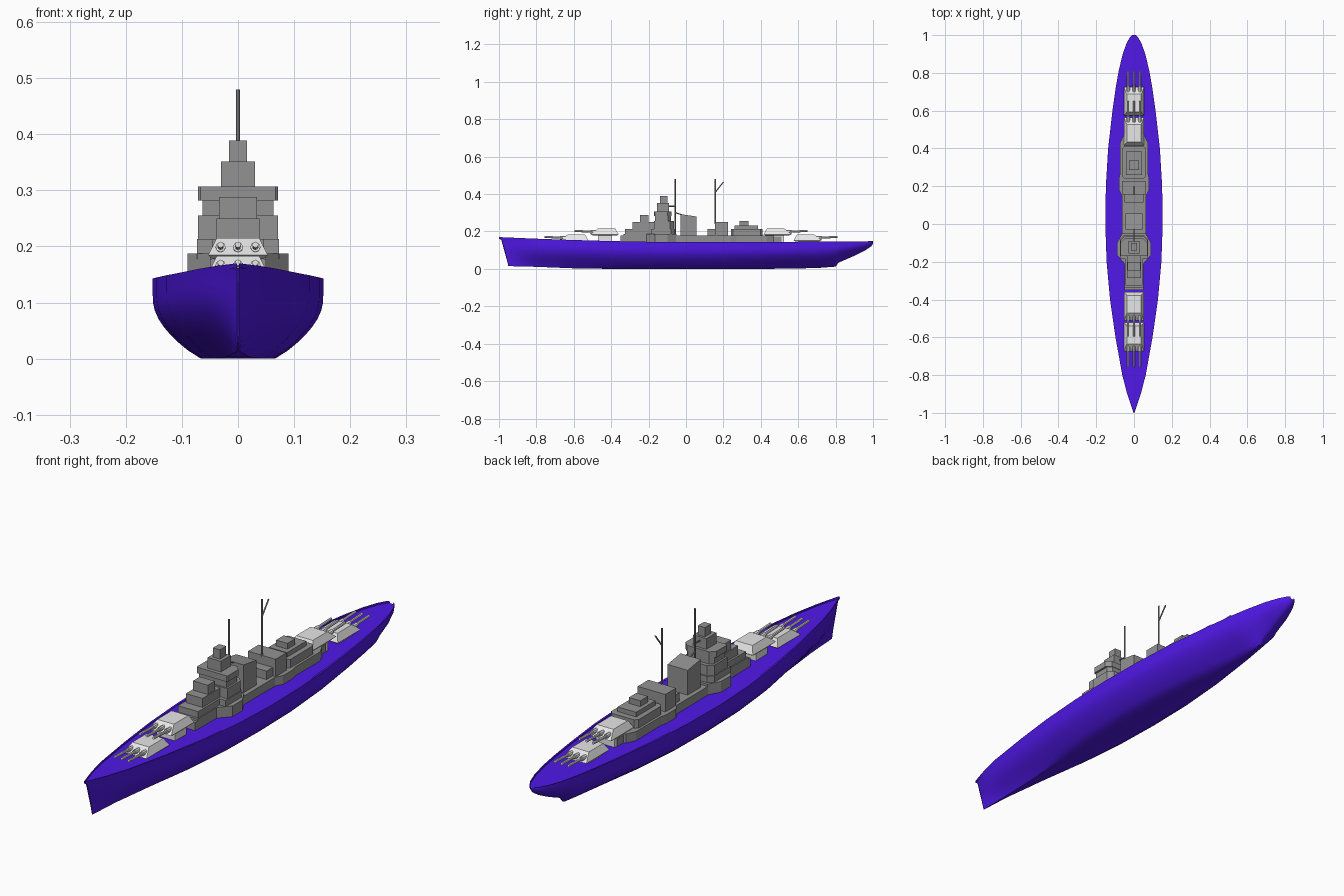
import bpy, bmesh, math
from mathutils import Vector

cube = bpy.data.objects.get("Cube")
if cube:
    bpy.data.objects.remove(cube, do_unlink=True)


def material(name, color):
    m = bpy.data.materials.new(name)
    m.use_nodes = True
    rgba = (*color, 1)
    m.diffuse_color = rgba
    m.node_tree.nodes["Principled BSDF"].inputs["Base Color"].default_value = rgba
    return m


PURPLE = material("hull purple", (0.08, 0.009, 0.8))
GREY = material("structure grey", (0.29, 0.29, 0.29))
LIGHT = material("turret light grey", (0.82, 0.82, 0.82))


def finish(name, bm, mat):
    bmesh.ops.recalc_face_normals(bm, faces=bm.faces)
    mesh = bpy.data.meshes.new(name)
    bm.to_mesh(mesh)
    bm.free()
    obj = bpy.data.objects.new(name, mesh)
    bpy.context.collection.objects.link(obj)
    mesh.materials.append(mat)
    return obj


def loft(name, rings, mat):
    """Closed solid through rings that all have the same point count."""
    bm = bmesh.new()
    rows = [[bm.verts.new(p) for p in ring] for ring in rings]
    n = len(rows[0])
    for a, b in zip(rows, rows[1:]):
        for i in range(n):
            j = (i + 1) % n
            bm.faces.new((a[i], a[j], b[j], b[i]))
    bm.faces.new(rows[0])
    bm.faces.new(rows[-1])
    return finish(name, bm, mat)


def prism(name, half, z0, z1):
    """Upright block from the left half of its plan outline, mirrored in x."""
    plan = half + [(-x, y) for x, y in reversed(half)]
    return loft(name, [[(x, y, z) for x, y in plan] for z in (z0, z1)], GREY)


def block(name, w, y0, y1, z0, z1, front=0, back=0):
    """Box of half width w with optional corner chamfers."""
    half = [(w - front, y0)]
    if front:
        half.append((w, y0 + front))
    if back:
        half.append((w, y1 - back))
    half.append((w - back, y1))
    return prism(name, half, z0, z1)


def rod(name, start, end, radius, mat=GREY, sides=8):
    a, b = Vector(start), Vector(end)
    q = (b - a).to_track_quat('Z', 'Y')
    circle = [q @ Vector((radius * math.cos(t), radius * math.sin(t), 0))
              for t in (math.tau * i / sides for i in range(sides))]
    return loft(name, [[p + c for c in circle] for p in (a, b)], mat)


# Hull stations: y, half beam, flat bottom half width, keel height, fullness
STATIONS = [
    (-1, .002, .001, .015, 1), (-.96, .016, .002, .014, 1.3),
    (-.9, .036, .003, .013, 1.4), (-.8, .062, .006, .011, 1.3),
    (-.6, .098, .02, .003, 1.1), (-.4, .127, .045, 0, .9),
    (-.2, .145, .062, 0, .85), (0, .152, .066, 0, .85),
    (.2, .149, .062, 0, .85), (.4, .137, .045, 0, .9),
    (.6, .114, .02, .002, 1), (.72, .097, .009, .006, 1.1),
    (.8, .083, .005, .012, 1.1), (.815, .08, .005, .033, 1),
    (.9, .06, .006, .07, .9), (.96, .038, .006, .1, .8),
    (.99, .021, .005, .12, .8), (1, .009, .003, .134, .8),
]
STEPS = 10


def section(y, beam, flat, keel, power):
    deck = .143 + (.027 if y < 0 else .005) * abs(y) ** 1.7
    rake = .05 * max(0, -y - .8) / .2
    half = [(0, y + rake, keel)]
    for i in range(STEPS + 1):
        u = i / STEPS
        bulge = math.sin(min(1, u / .75) * math.pi / 2) ** power
        half.append((flat + (beam - flat) * bulge,
                     y + rake * (1 - u) ** .6, keel + (deck - keel) * u))
    # narrow rim and the deck slightly below it
    inner = beam * .94
    low = deck - .008 * abs(y)
    half += [(inner, y, deck), (inner, y, low), (0, y, low)]
    return half + [(-x, py, z) for x, py, z in reversed(half[1:-1])]


hull = loft("hull", [section(*s) for s in STATIONS], PURPLE)
bpy.ops.object.select_all(action='DESELECT')
hull.select_set(True)
bpy.context.view_layer.objects.active = hull
bpy.ops.object.shade_smooth_by_angle(angle=math.radians(40))

# Long deckhouse with a widened aft section, and the wider bridge base
prism("deckhouse", [(.05, -.35), (.05, -.2), (.064, -.05), (.064, .15),
                    (.08, .18), (.08, .24), (.073, .27), (.073, .43),
                    (.055, .47)], .135, .178)
prism("bridge_base", [(.05, -.335), (.05, -.21), (.09, -.165), (.09, -.1),
                      (.062, -.05)], .135, .187)
block("aft_deckhouse_end", .045, .46, .51, .135, .172)

# Forward stepped superstructure
block("forward_step_low", .046, -.325, -.15, .178, .213)
block("forward_step_middle", .038, -.285, -.15, .213, .25)
block("forward_step_top", .034, -.245, -.2, .25, .288)

# Bridge tower tiers: half width, y range, z range, front and back chamfer
TOWER = [(.073, -.185, -.06, .178, .213, 0, .02),
         (.071, -.17, -.065, .213, .255, 0, .02),
         (.063, -.165, -.08, .255, .282, 0, .015),
         (.071, -.17, -.078, .282, .307, .004, .02),
         (.03, -.155, -.09, .307, .351, 0, 0),
         (.016, -.14, -.1, .351, .389, 0, 0)]
for i, tier in enumerate(TOWER):
    block(f"bridge_tier_{i + 1}", *tier)

# Funnel with sloping top
loft("funnel", [[(x, -.03, .17), (x, .055, .17), (x, .055, .28), (x, -.03, .293)]
                for x in (-.046, .046)], GREY)

# Aft superstructure
block("aft_mast_house_low", .05, .115, .16, .17, .213)
block("aft_mast_house", .063, .155, .225, .17, .25)
block("aft_house_low", .063, .24, .41, .17, .213, .012, .012)
block("aft_house_middle", .042, .26, .385, .213, .232)
block("aft_house_top", .026, .285, .335, .232, .256)

# Masts, yards and stays
rod("fore_mast", (0, -.058, .17), (0, -.058, .48), .0035)
rod("fore_mast_upper_brace", (0, -.1, .335), (0, -.058, .335), .003)
rod("fore_mast_lower_brace", (0, -.058, .302), (0, -.02, .288), .003)
rod("aft_mast", (0, .157, .24), (0, .157, .48), .0035)
rod("aft_mast_gaff", (0, .157, .41), (0, .2, .465), .003)


# Three-gun turrets
def turret(name, back, z, facing, base_z):
    def ring(w, y0, y1, h):
        return [(x, back + facing * y, z + h)
                for x, y in ((-w, y0), (w, y0), (w, y1), (-w, y1))]
    loft(name + "_house", [ring(.046, .01, .135, -.004), ring(.053, 0, .15, .003),
                           ring(.038, .018, .112, .033)], LIGHT)
    loft(name + "_base", [ring(.042, .035, .11, base_z - z),
                          ring(.042, .035, .11, 0)], LIGHT)
    for label, x in (("right", -.031), ("middle", 0), ("left", .031)):
        def along(y, h):
            return (x, back + facing * y, z + h)
        rod(f"{name}_{label}_sleeve", along(.1, .015), along(.152, .017), .009, LIGHT)
        rod(f"{name}_{label}_barrel", along(.12, .016), along(.235, .021), .0055, LIGHT)


for end, facing, upper, lower in (("fore", -1, -.36, -.522), ("aft", 1, .415, .575)):
    turret(end + "_upper_turret", upper, .182, facing, .135)
    turret(end + "_lower_turret", lower, .15, facing, .135)
